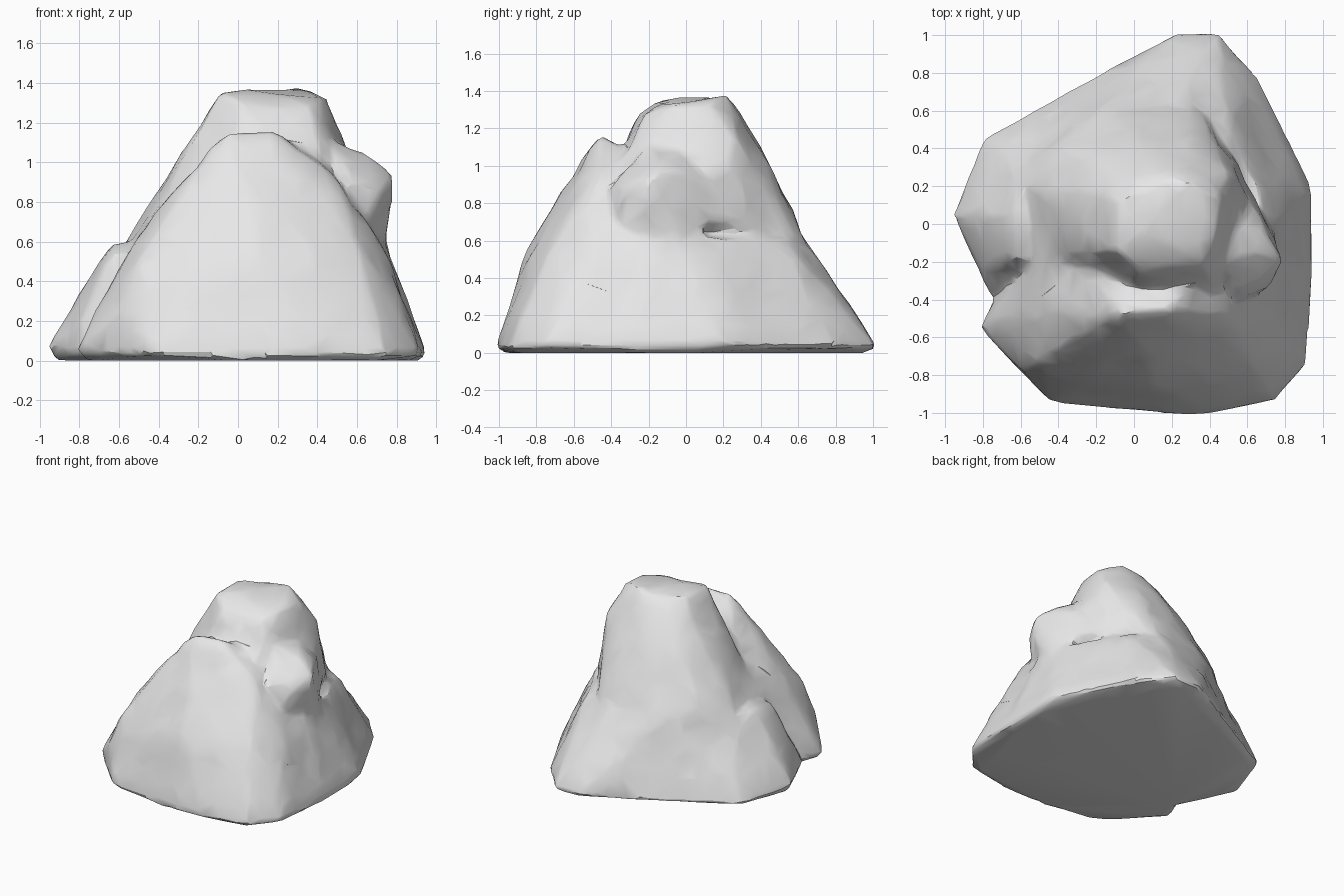
import bpy
import bmesh
from mathutils import noise

cube = bpy.data.objects.get("Cube")
if cube:
    bpy.data.objects.remove(cube, do_unlink=True)

# Each mass is a convex boulder; together they merge into one rock
broad_base = [
    (-.96, .05, .07), (-.92, .05, 0), (-.77, -.37, .04), (-.8, .45, .02),
    (-.3, .73, .02), (.23, 1.02, .03), (.45, 1.02, .03), (.65, .8, .03),
    (.84, .42, .03), (.95, .2, .04), (.95, -.3, .03), (.33, .96, 0),
    (.92, 0, 0), (-.76, .42, 0), (-.72, -.35, 0), (.92, -.3, 0),
    (-.64, .05, .58), (-.57, .25, .56), (-.2, .56, .62), (.2, .65, .6),
    (.48, .54, .6), (.67, .15, .62), (.73, -.05, .62), (.73, -.25, .62),
    (0, -.3, .6), (-.63, -.17, .56), (-.79, -.25, .2),
]
main_peak = [
    (-.09, -.14, 1.35), (-.08, .12, 1.35), (.02, -.25, 1.28), (.3, .23, 1.38),
    (.1, .22, 1.36), (.45, .13, 1.33), (.43, -.08, 1.33), (.36, -.23, 1.27),
    (.02, -.36, 1.06), (.42, -.34, 1.04), (.52, .05, 1.1), (.5, .27, 1.13),
    (.53, .24, .85), (.3, .45, 1), (0, .46, .98), (-.18, .32, 1.06),
    (-.32, 0, .88), (-.32, .32, .86), (.55, .32, .7), (.67, .08, .75),
    (.3, .7, .47), (-.1, .67, .47), (-.42, .42, .66), (-.58, .2, .58),
    (-.5, -.17, .62), (0, -.4, .6), (.6, -.3, .6), (-.65, .3, .35),
]
front_lobe = [
    (-.82, -.55, .05), (-.72, -.42, .03), (-.44, -.95, .03), (.35, -1.02, .03),
    (.75, -.94, .03), (.92, -.75, .03), (.95, -.3, .03), (0, -.98, 0),
    (.7, -.91, 0), (.9, -.1, 0), (-.76, -.55, 0), (-.6, -.1, 0),
    (-.6, -.76, .24), (-.48, -.73, .52), (-.29, -.6, .83), (-.64, -.5, .4),
    (-.5, -.48, .63), (-.2, -.82, .52), (.1, -.85, .56), (.4, -.82, .52),
    (.62, -.74, .52), (.73, -.5, .58), (.5, -.48, .92), (-.05, -.47, 1.16),
    (.18, -.46, 1.16), (-.25, -.48, .94), (.42, -.2, 1.02), (0, -.25, 1.03),
    (.73, 0, .55), (-.33, -.15, .8), (-.5, -.17, .62),
]
side_knob = [
    (.45, -.2, 1.11), (.5, 0, 1.09), (.63, -.15, 1.05), (.69, -.03, .98),
    (.78, -.17, .95), (.78, -.21, .82), (.72, -.34, .84), (.57, -.41, .9),
    (.74, -.18, .62), (.73, -.02, .62), (.62, .12, .92), (.64, .13, .68),
    (.4, .1, .7), (.6, -.4, .6), (.4, -.35, .7),
]


def add_hull(bm, points):
    verts = [bm.verts.new(p) for p in points]
    hull = bmesh.ops.convex_hull(bm, input=verts)
    inside = [v for v in hull["geom_interior"] if isinstance(v, bmesh.types.BMVert)]
    bmesh.ops.delete(bm, geom=inside, context='VERTS')


def bake_modifiers(obj):
    graph = bpy.context.evaluated_depsgraph_get()
    graph.update()
    baked = bpy.data.meshes.new_from_object(obj.evaluated_get(graph))
    previous = obj.data
    obj.modifiers.clear()
    obj.data = baked
    bpy.data.meshes.remove(previous)
    baked.name = "boulder"


mesh = bpy.data.meshes.new("masses")
bm = bmesh.new()
for mass in (broad_base, main_peak, front_lobe, side_knob):
    add_hull(bm, mass)
bmesh.ops.recalc_face_normals(bm, faces=bm.faces)
bm.to_mesh(mesh)
bm.free()

boulder = bpy.data.objects.new("boulder", mesh)
bpy.context.collection.objects.link(boulder)

# Fuse the masses and wear the seams down
fuse = boulder.modifiers.new("fuse", 'REMESH')
fuse.mode = 'VOXEL'
fuse.voxel_size = 0.025
wear = boulder.modifiers.new("wear", 'SMOOTH')
wear.factor = 0.5
wear.iterations = 6
bake_modifiers(boulder)

# Gentle unevenness that fades out towards the flat underside
for v in boulder.data.vertices:
    fade = min(1, max(0, v.co.z * 4))
    v.co += noise.noise_vector(v.co * 6) * 0.014 * fade

# Reduce to irregular facets
facet = boulder.modifiers.new("facet", 'DECIMATE')
facet.ratio = 0.05
bake_modifiers(boulder)

# Plain stone colour
stone = bpy.data.materials.new("light_grey_stone")
stone.use_nodes = True
colour = (0.8, 0.8, 0.8, 1)
stone.diffuse_color = colour
stone.node_tree.nodes["Principled BSDF"].inputs["Base Color"].default_value = colour
boulder.data.materials.clear()
boulder.data.materials.append(stone)

bpy.ops.object.select_all(action='DESELECT')
boulder.select_set(True)
bpy.context.view_layer.objects.active = boulder
bpy.ops.object.shade_smooth_by_angle(angle=0.5)
